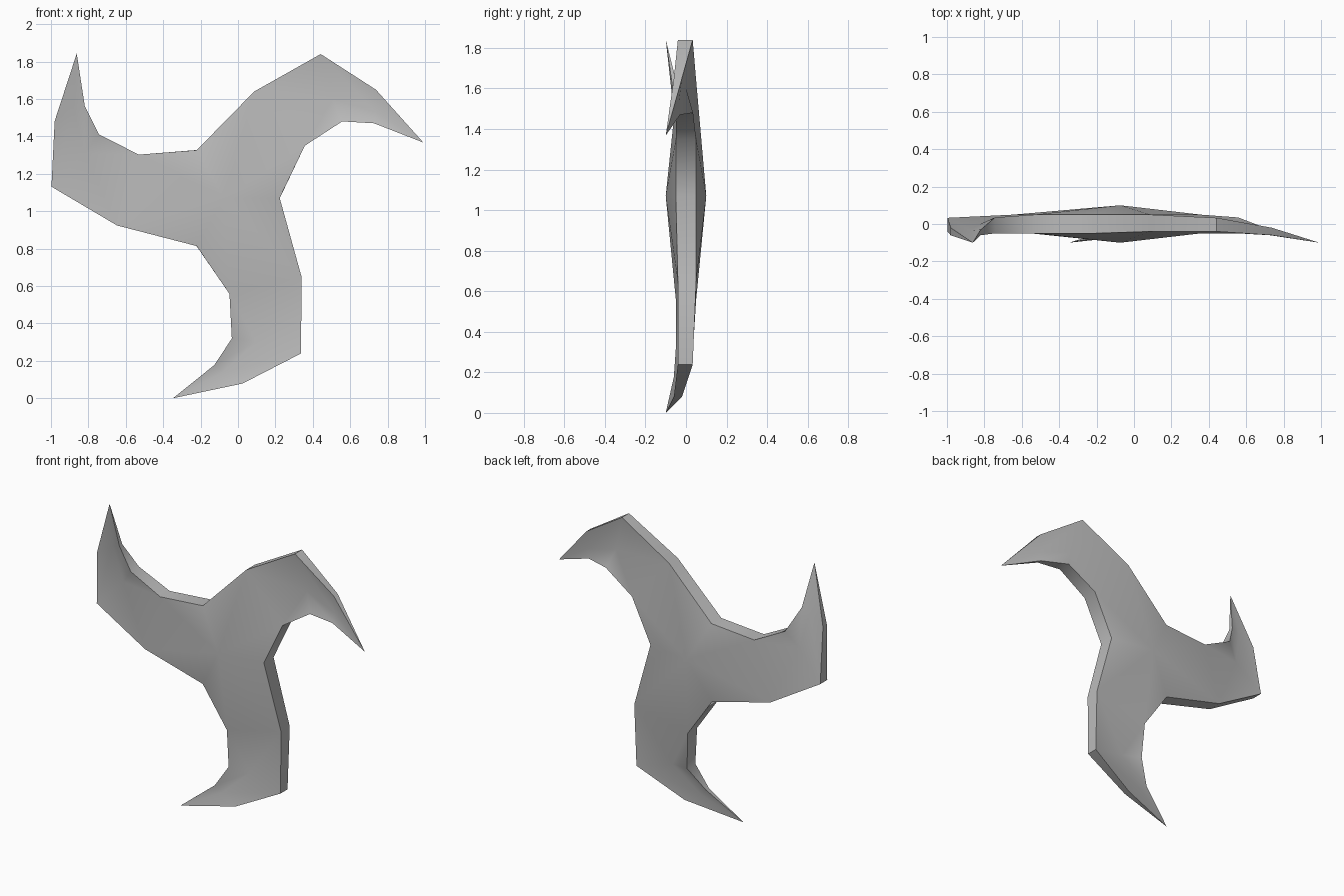
import bpy, bmesh, math
from mathutils import Vector, Matrix

cube = bpy.data.objects.get("Cube")
if cube:
    bpy.data.objects.remove(cube, do_unlink=True)

# One arm around the hub: x, z, front y, back y
ARM = {
    "hub": (0, 0, -.10, .10),
    "notch": (-.147, .257, -.05, .05),
    "next_notch": (.296, 0, -.05, .05),
    "outer_root": (.16, .57, -.04, .05),
    "outer_bend": (.515, .77, -.04, .033),
    "outer_hook": (.81, .58, -.06, -.02),
    "tip": (1.064, .297, -.10, -.10),
    "inner_hook": (.80, .40, -.06, -.03),
    "inner_bend": (.63, .41, -.05, .035),
    "inner_root": (.43, .28, -.05, .05),
    "valley_bend": (.58, .53, -.012, .0),
    "valley_hook": (.81, .46, -.045, -.035),
}
SKIN = [
    "hub notch outer_root", "hub outer_root inner_root",
    "hub inner_root next_notch",
    "outer_root outer_bend valley_bend", "outer_root valley_bend inner_root",
    "inner_root valley_bend inner_bend",
    "outer_bend outer_hook valley_hook", "outer_bend valley_hook valley_bend",
    "valley_bend valley_hook inner_hook", "valley_bend inner_hook inner_bend",
    "outer_hook tip valley_hook", "valley_hook tip inner_hook",
]
RIM = ("notch outer_root outer_bend outer_hook tip inner_hook "
       "inner_bend inner_root next_notch").split()

bm = bmesh.new()
for turn in range(3):
    spin = Matrix.Rotation(turn * math.tau / 3, 3, 'Y')
    front, back = {}, {}
    for name, (x, z, yf, yb) in ARM.items():
        front[name] = bm.verts.new(spin @ Vector((x, yf, z)))
        back[name] = front[name] if yf == yb else bm.verts.new(spin @ Vector((x, yb, z)))
    # Front and back skins
    for face in SKIN:
        names = face.split()
        bm.faces.new([front[n] for n in names])
        bm.faces.new([back[n] for n in reversed(names)])
    # Edge wall
    for a, b in zip(RIM, RIM[1:]):
        ring = [front[b], front[a], back[a], back[b]]
        bm.faces.new(list(dict.fromkeys(ring)))

bmesh.ops.remove_doubles(bm, verts=bm.verts, dist=.004)
bmesh.ops.recalc_face_normals(bm, faces=bm.faces)
bmesh.ops.translate(bm, verts=bm.verts, vec=(-.073, 0, 1.07))
mesh = bpy.data.meshes.new("three_armed_blade")
bm.to_mesh(mesh)
bm.free()
blade = bpy.data.objects.new("three_armed_blade", mesh)
bpy.context.collection.objects.link(blade)

# Plain grey metal
grey = bpy.data.materials.new("grey_metal")
grey.use_nodes = True
grey.diffuse_color = (.5, .5, .5, 1)
grey.node_tree.nodes["Principled BSDF"].inputs["Base Color"].default_value = (.5, .5, .5, 1)
mesh.materials.append(grey)

bpy.context.view_layer.objects.active = blade
blade.select_set(True)
bpy.ops.object.shade_smooth_by_angle(angle=math.radians(60))
